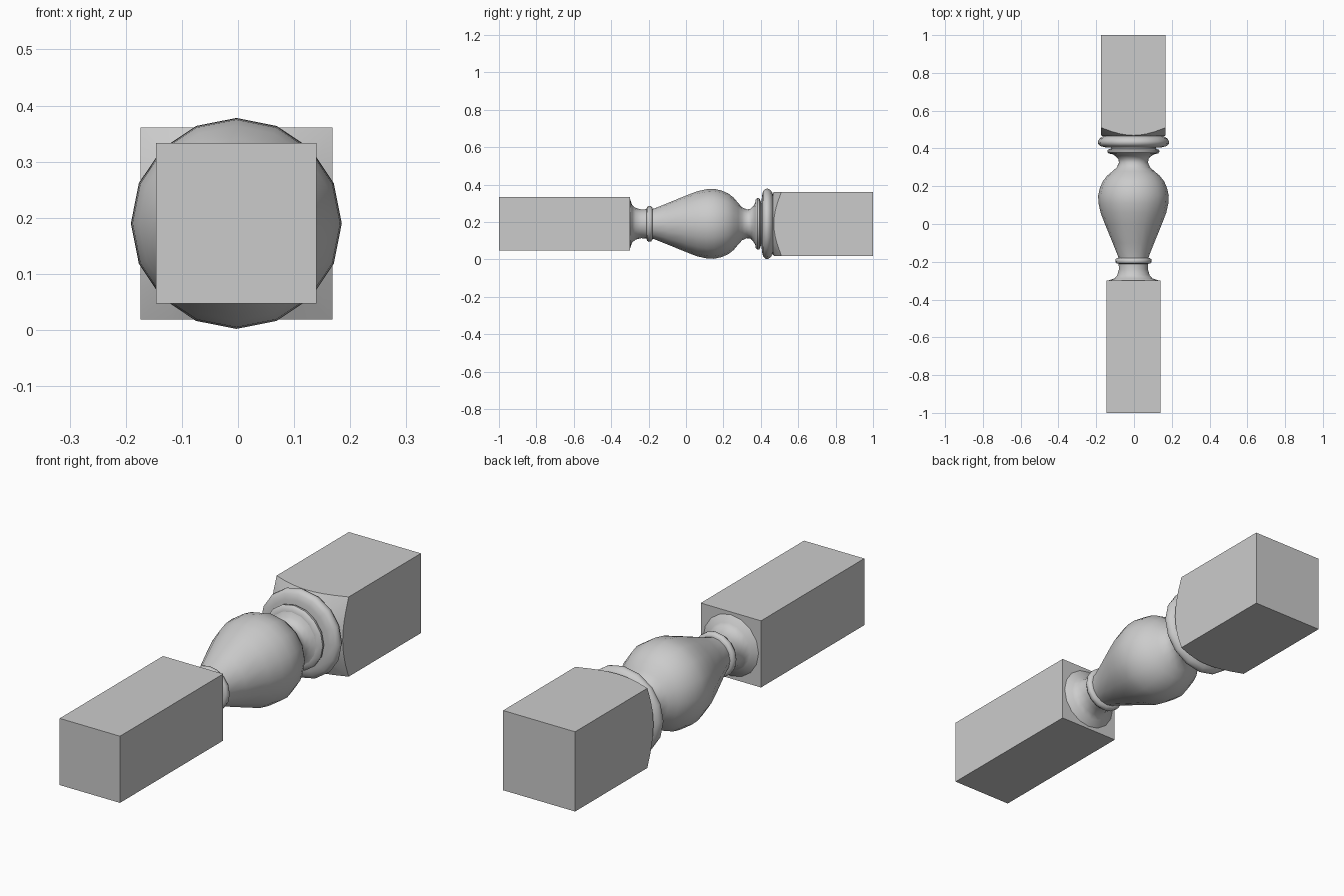
import bpy, bmesh, math

if "Cube" in bpy.data.objects:
    bpy.data.objects.remove(bpy.data.objects["Cube"])

CX, CZ = -0.003, 0.19


def finish(bm, name):
    bmesh.ops.recalc_face_normals(bm, faces=bm.faces)
    me = bpy.data.meshes.new(name)
    bm.to_mesh(me)
    bm.free()
    ob = bpy.data.objects.new(name, me)
    bpy.context.collection.objects.link(ob)
    return ob


def activate(ob):
    bpy.ops.object.select_all(action='DESELECT')
    ob.select_set(True)
    bpy.context.view_layer.objects.active = ob


def lathe(name, profile, sides, smooth=True):
    """Turn (y, radius) pairs around the long axis, capped at both ends."""
    bm = bmesh.new()
    rings = []
    for y, r in profile:
        rings.append([bm.verts.new((CX + r * math.cos(2 * math.pi * i / sides), y,
                                    CZ + r * math.sin(2 * math.pi * i / sides)))
                      for i in range(sides)])
    for a, b in zip(rings, rings[1:]):
        for i in range(sides):
            j = (i + 1) % sides
            bm.faces.new((a[i], a[j], b[j], b[i]))
    bm.faces.new(rings[0])
    bm.faces.new(rings[-1])
    ob = finish(bm, name)
    if smooth:
        activate(ob)
        bpy.ops.object.shade_smooth_by_angle(angle=math.radians(50))
    return ob


def block(name, half, y0, y1):
    bm = bmesh.new()
    bmesh.ops.create_cube(bm, size=1)
    for v in bm.verts:
        v.co = (CX + 2 * half * v.co.x, y0 + (v.co.y + 0.5) * (y1 - y0),
                CZ + 2 * half * v.co.z)
    return finish(bm, name)


# Square end blocks
block("foot_block", 0.143, -1.0, -0.3)
head = block("head_block", 0.171, 0.465, 1.0)

# Turned shoulder on the head block
cutter = lathe("shoulder_cutter",
               [(0.465, 0.163), (0.512, 0.245), (0.53, 0.27), (1.1, 0.27)], 32, False)
cutter.hide_render = True
mod = head.modifiers.new("shoulder", 'BOOLEAN')
mod.operation = 'INTERSECT'
mod.solver = 'EXACT'
mod.object = cutter
activate(head)
bpy.ops.object.modifier_apply(modifier=mod.name)
bpy.data.objects.remove(cutter)
activate(head)
bpy.ops.object.shade_smooth_by_angle(angle=math.radians(25))

# Turned parts
lathe("lower_neck", [(-0.305, 0.135), (-0.298, 0.13), (-0.288, 0.1), (-0.27, 0.085),
                     (-0.24, 0.077), (-0.215, 0.078), (-0.19, 0.078)], 16)
lathe("lower_bead", [(-0.211, 0.075), (-0.209, 0.09), (-0.2, 0.096),
                     (-0.187, 0.095), (-0.18, 0.086), (-0.178, 0.07)], 16)
lathe("vase", [(-0.19, 0.078), (-0.17, 0.082), (-0.1, 0.11), (0.0, 0.151), (0.06, 0.174),
               (0.11, 0.185), (0.15, 0.187), (0.19, 0.178), (0.225, 0.163),
               (0.255, 0.14), (0.28, 0.11), (0.3, 0.088), (0.325, 0.077),
               (0.345, 0.08), (0.36, 0.095), (0.37, 0.112), (0.374, 0.122)], 16)
lathe("collar", [(0.37, 0.11), (0.373, 0.13), (0.382, 0.138), (0.393, 0.136),
                 (0.399, 0.12), (0.41, 0.118)], 16)
lathe("upper_ring", [(0.404, 0.12), (0.406, 0.15), (0.412, 0.174), (0.424, 0.187),
                     (0.438, 0.188), (0.452, 0.18), (0.462, 0.165), (0.468, 0.15)], 16)
